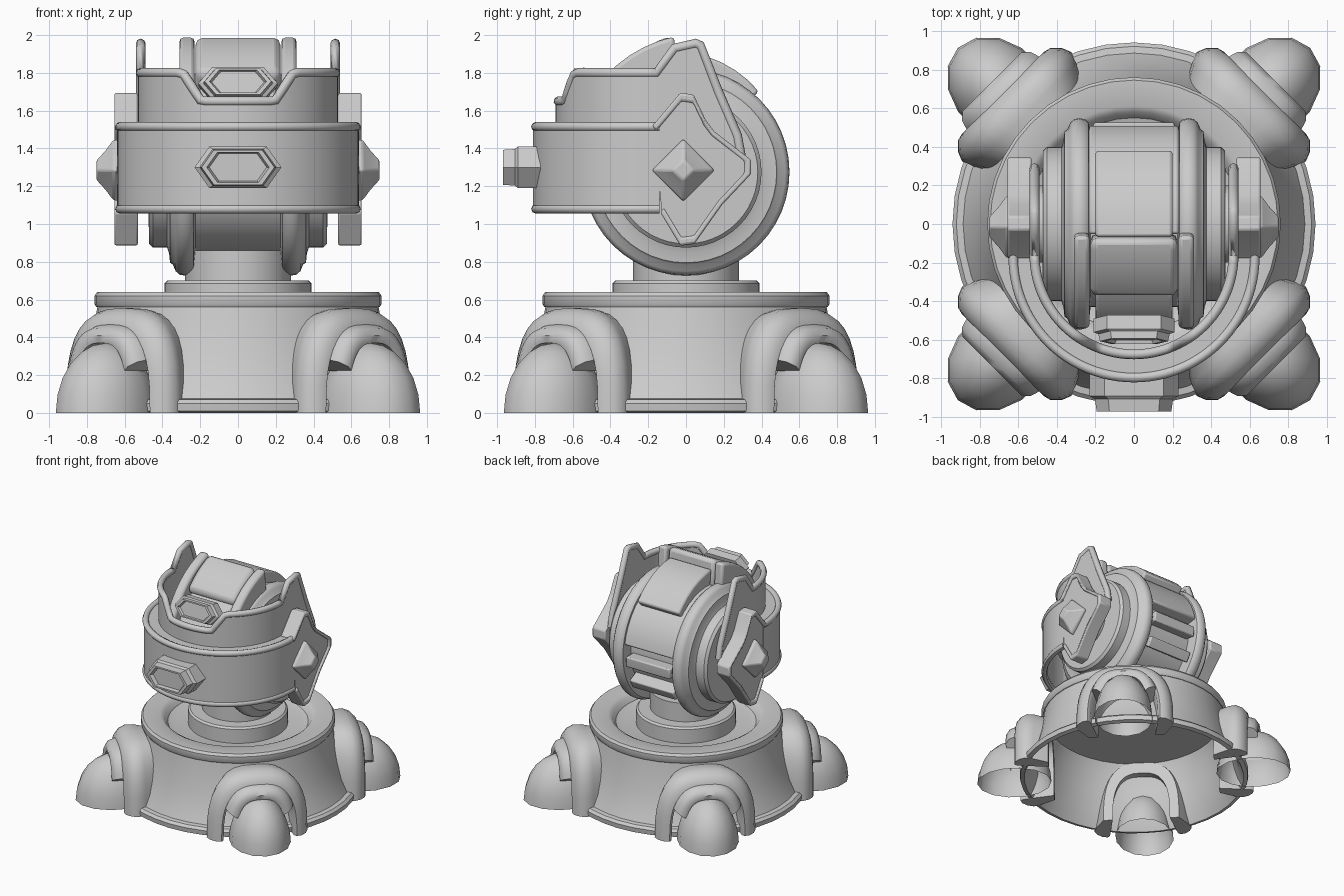
import bpy, bmesh, math
from math import sin, cos, pi, radians

if "Cube" in bpy.data.objects:
    bpy.data.objects.remove(bpy.data.objects["Cube"])

grey = bpy.data.materials.new("light_grey")
grey.diffuse_color = (0.6, 0.6, 0.6, 1)
grey.use_nodes = True
grey.node_tree.nodes["Principled BSDF"].inputs["Base Color"].default_value = grey.diffuse_color
HZ = 1.275  # height of the wheel axis


def loft(name, rings, wrap=False, bevel=0.0, angle=35, caps=(True, True)):
    """Skin a series of closed cross-sections, capping the ends unless wrapped."""
    n, m = len(rings[0]), len(rings)
    bm = bmesh.new()
    vs = [[bm.verts.new(p) for p in ring] for ring in rings]
    for i in range(m if wrap else m - 1):
        a, b = vs[i], vs[(i + 1) % m]
        for j in range(n):
            k = (j + 1) % n
            bm.faces.new((a[j], a[k], b[k], b[j]))
    if not wrap:
        for end, use in zip((vs[0], vs[-1]), caps):
            if use:
                bm.faces.new(end)
    bmesh.ops.remove_doubles(bm, verts=bm.verts, dist=1e-5)
    bmesh.ops.recalc_face_normals(bm, faces=bm.faces)
    me = bpy.data.meshes.new(name)
    bm.to_mesh(me)
    bm.free()
    ob = bpy.data.objects.new(name, me)
    bpy.context.collection.objects.link(ob)
    me.materials.append(grey)
    bpy.ops.object.select_all(action='DESELECT')
    ob.select_set(True)
    bpy.context.view_layer.objects.active = ob
    bpy.ops.object.shade_smooth_by_angle(angle=radians(angle))
    if bevel:
        mod = ob.modifiers.new("bevel", 'BEVEL')
        mod.width, mod.segments, mod.limit_method = bevel, 2, 'ANGLE'
        mod.angle_limit = radians(40)
    return ob


def lathe_z(name, prof, n=40):
    return loft(name, [[(r * cos(a), r * sin(a), z) for r, z in prof]
                       for a in (2 * pi * i / n for i in range(n))], True)


def lathe_x(name, prof, n=40):
    return loft(name, [[(x, r * cos(a), HZ + r * sin(a)) for x, r in prof]
                       for a in (2 * pi * i / n for i in range(n))], True)


def sector(name, x0, x1, r0, ra, rb, a0, a1, n=6, bevel=0.015):
    """Curved block around the wheel axis; angles run from the back over the top."""
    rings = []
    for i in range(n + 1):
        t = i / n
        a, r1 = radians(a0 + (a1 - a0) * t), ra + (rb - ra) * t
        rings.append([(x, r * cos(a), HZ + r * sin(a))
                      for x, r in ((x0, r0), (x1, r0), (x1, r1), (x0, r1))])
    return loft(name, rings, bevel=bevel)


def tube(name, pts, r):
    cu = bpy.data.curves.new(name, 'CURVE')
    cu.dimensions, cu.bevel_depth, cu.bevel_resolution = '3D', r, 2
    cu.use_fill_caps = True
    sp = cu.splines.new('POLY')
    sp.points.add(len(pts) - 1)
    for p, co in zip(sp.points, pts):
        p.co = (*co, 1)
    cu.materials.append(grey)
    ob = bpy.data.objects.new(name, cu)
    bpy.context.collection.objects.link(ob)


# --- base: hollow flared body with rolled rims, and the neck ---
lathe_z("base_body", [(.90, 0), (.935, .01), (.94, .05), (.92, .07), (.885, .075), (.84, .17),
        (.80, .3), (.765, .44), (.745, .56), (.75, .56), (.76, .575), (.76, .62), (.745, .64),
        (.61, .64), (.58, .625), (.55, .58), (.50, .565), (0, .565),
        (0, .53), (.70, .53), (.745, .44), (.78, .3), (.82, .17), (.865, .06)])
lathe_z("neck", [(0, .54), (.39, .54), (.39, .685), (.375, .70), (.28, .70), (.28, .86), (0, .86)])


# --- four feet: arch, hood and toe on each diagonal ---
def arch(name, ang, section, t, z, a0=0.0, n=18):
    """Sweep (radius, inset, squeeze) section points along a rounded arch."""
    rings = []
    for i in range(n + 1):
        a = a0 + (pi - 2 * a0) * i / n
        ct = math.copysign(abs(cos(a)) ** .7, cos(a))
        cz = max(sin(a), 0) ** .7
        ring = []
        for r, inset, squeeze in section:
            tt, zz = ct * (t - inset) * squeeze, cz * (z - inset)
            ring.append((r * cos(ang) - tt * sin(ang), r * sin(ang) + tt * cos(ang), zz))
        rings.append(ring)
    loft(name, rings, angle=50)


for k in range(4):
    ang = pi / 4 + k * pi / 2
    arch("foot_arch", ang, [(.68, .02, .82), (.80, 0, .95), (.86, 0, 1), (.91, .02, 1),
                            (.95, .06, 1), (.96, .10, 1), (.94, .12, 1), (.68, .12, .84)], .40, .555)
    arch("foot_hood", ang, [(.80, 0, 1), (.95, 0, 1), (1.01, .02, 1), (1.04, .06, 1),
                            (1.03, .10, 1), (.80, .10, 1)], .295, .47, .5)
    rings = []
    for i in range(7):  # low open-bottomed dome
        e = pi / 2 * i / 6
        ring = []
        for j in range(14):
            a = 2 * pi * j / 14
            r, t = .985 + .305 * cos(e) * cos(a), .24 * cos(e) * sin(a)
            ring.append((r * cos(ang) - t * sin(ang), r * sin(ang) + t * cos(ang), .37 * sin(e)))
        rings.append(ring)
    loft("foot_toe", rings, caps=(False, False))

# --- wheel-shaped head: drum, flanges and side discs ---
half = [(.225, .43), (.235, .525), (.25, .54), (.28, .548), (.31, .543), (.33, .525), (.345, .49),
        (.36, .48), (.365, .43), (.375, .40), (.45, .40), (.47, .38), (.475, .20), (.56, .20)]
prof = [(-.56, 0)] + [(-x, r) for x, r in reversed(half)] + half + [(.56, 0)]
lathe_x("head_drum", prof, 48)
sector("back_panel", -.235, .235, .40, .52, .52, 10, 96, 10)
sector("top_panel", -.20, .20, .45, .575, .645, 48, 96, 6)
for a in (-5, -30):
    sector("rear_rib", -.21, .21, .40, .525, .525, a - 5, a + 5, 2, .01)
# crest over the brow
sector("crest", -.225, .225, .45, .725, .65, 96, 126, 6, .035)
sector("brow", -.20, .20, .45, .61, .61, 124, 152, 4)
for s in (1, -1):
    sector("crest_rail", s * .23, s * .31, .45, .72, .63, 95, 150, 8, .02)


# --- collars wrapped round the front ---
def collar(name, R, cy, sides, zbot, ztop, thick=.03, n=48):
    pts = [(R, y) for y in sides]
    pts += [(R * cos(a), cy - R * sin(a)) for a in (pi * i / n for i in range(n + 1))]
    pts += [(-R, y) for y in reversed(sides)]
    rings = []
    for x, y in pts:
        d = (R - thick) / R
        xi, yi = x * d, (cy + (y - cy) * d if y < cy else y)
        rings.append([(x, y, zbot), (x, y, ztop(x, y)), (xi, yi, ztop(x, y)), (xi, yi, zbot)])
    loft(name, rings)
    return [((r[1][0] + r[2][0]) / 2, (r[1][1] + r[2][1]) / 2, r[1][2]) for r in rings]


WING = [(.29, 1.36), (.27, 1.47), (.17, 1.70), (.075, 1.945), (.05, 1.955), (-.06, 1.93),
        (-.155, 1.80)]


def upper_top(x, y):
    if y < -.159:
        return 1.65 + .15 * min(1, max(0, (abs(x) - .2) / .1))
    return min(WING, key=lambda p: abs(p[0] - y))[1]


rim = collar("upper_collar", .53, -.16, [p[0] for p in WING], 1.3, upper_top)
tube("upper_collar_rim", rim, .026)
rim = collar("lower_collar", .64, -.17, [-.14], 1.06, lambda x, y: 1.515)
tube("lower_collar_top_rim", rim, .025)
tube("lower_collar_bottom_rim", [(x, y, 1.08) for x, y, z in rim], .025)
collar("collar_ledge", .63, -.17, [-.14], 1.48, lambda x, y: 1.52, .12)

# --- side plates flush with the collar, with raised border and stud ---
PLATE = [(-.18, 1.52), (-.16, 1.54), (-.03, 1.695), (.04, 1.685), (.105, 1.55), (.15, 1.49),
         (.345, 1.34), (.345, 1.265), (.19, 1.10), (.045, .895), (-.03, .885), (-.135, 1.06)]


def inset(p, f):
    return (.02 + (p[0] - .02) * f, 1.29 + (p[1] - 1.29) * f)


for s in (1, -1):
    loft("side_plate", [[(s * x, *inset(p, .96)) for p in PLATE] for x in (.53, .638)])
    loft("side_plate_border", [[(s * .53, *p), (s * .655, *p), (s * .655, *inset(p, .89)),
                                (s * .53, *inset(p, .89))] for p in PLATE], bevel=.015)
    loft("side_stud", [[(s * x, -.015 + h * cos(a), 1.285 + h * sin(a))
                        for a in (0, pi / 2, pi, 3 * pi / 2)]
                       for x, h in ((.60, .165), (.66, .165), (.70, .11), (.75, .055))], bevel=.01)


# --- long hexagonal badges ---
def badge(name, y, z, w, h, depth, tilt):
    hexa = [(-1, 0), (-.66, 1), (.66, 1), (1, 0), (.66, -1), (-.66, -1)]
    rings = []
    for sc, d in ((1, 0), (1, .6), (.88, .68), (.84, 1), (.72, 1), (.66, .85)):
        rings.append([(px * w * sc, -d * depth, pz * h * sc) for px, pz in hexa])
    ob = loft(name, rings, angle=10)
    ob.location = (0, y, z)
    ob.rotation_euler = (-tilt, 0, 0)


badge("collar_badge", -.77, 1.3, .23, .11, .20, 0)
badge("brow_badge", -.49, 1.73, .21, .085, .12, radians(12))
